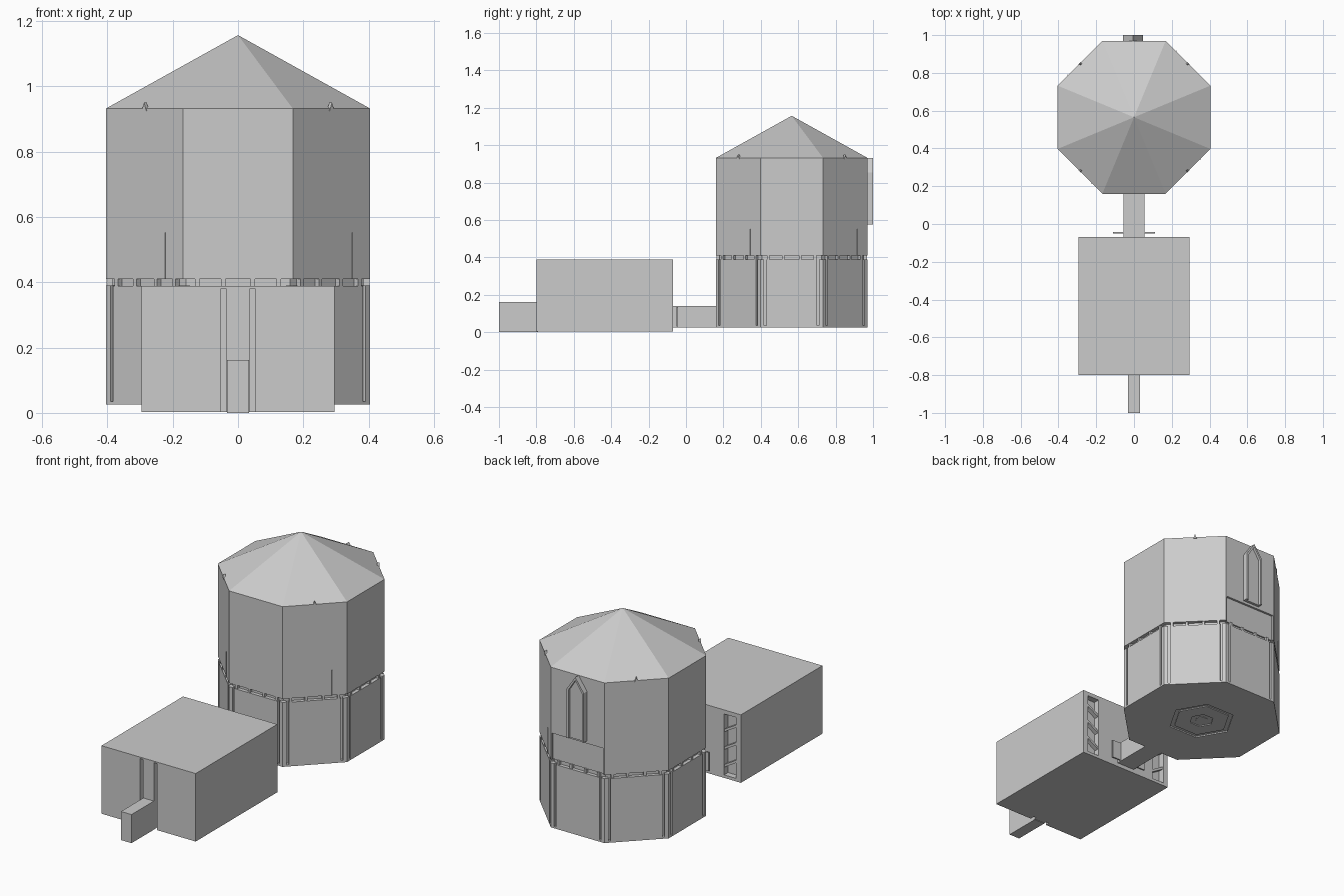
import bpy, bmesh
from math import pi, cos, sin, tan
from mathutils import Matrix, Vector

old = bpy.data.objects.get("Cube")
if old:
    bpy.data.objects.remove(old)

stone = bpy.data.materials.new("light grey")
stone.use_nodes = True
GREY = (0.6, 0.6, 0.6, 1)
stone.diffuse_color = GREY
stone.node_tree.nodes["Principled BSDF"].inputs["Base Color"].default_value = GREY

CY = 0.565          # tower centre along y
APO = 0.405         # tower apothem
SIDE = APO * tan(pi / 8)
tower = Matrix.Translation((0, CY, 0))


def make(name, bm, matrix=Matrix()):
    bmesh.ops.recalc_face_normals(bm, faces=bm.faces)
    mesh = bpy.data.meshes.new(name)
    bm.to_mesh(mesh)
    bm.free()
    mesh.transform(matrix)
    mesh.materials.append(stone)
    obj = bpy.data.objects.new(name, mesh)
    bpy.context.collection.objects.link(obj)
    return obj


def box(name, x0, x1, y0, y1, z0, z1, matrix=Matrix()):
    bm = bmesh.new()
    bmesh.ops.create_cube(bm, size=1)
    for v in bm.verts:
        v.co = Vector(((x0 + x1) / 2 + v.co.x * (x1 - x0),
                       (y0 + y1) / 2 + v.co.y * (y1 - y0),
                       (z0 + z1) / 2 + v.co.z * (z1 - z0)))
    return make(name, bm, matrix)


def prism(name, outline, depth, matrix=Matrix()):
    """Extrude a flat outline by a vector."""
    bm = bmesh.new()
    face = bm.faces.new([bm.verts.new(p) for p in outline])
    grown = bmesh.ops.extrude_face_region(bm, geom=[face], use_keep_orig=True)
    moved = [g for g in grown["geom"] if isinstance(g, bmesh.types.BMVert)]
    bmesh.ops.translate(bm, vec=depth, verts=moved)
    return make(name, bm, matrix)


def ring(n, radius, z, turn=0.0):
    return [(radius * cos(2 * pi * (i + turn) / n),
             radius * sin(2 * pi * (i + turn) / n), z) for i in range(n)]


def octagon(name, apothem, z0, z1):
    return prism(name, ring(8, apothem / cos(pi / 8), z0, 0.5), (0, 0, z1 - z0), tower)


def cut(target, cutter):
    cutter.hide_render = True
    cutter.hide_viewport = True
    cutter.display_type = 'WIRE'
    mod = target.modifiers.new("cut", 'BOOLEAN')
    mod.operation = 'DIFFERENCE'
    mod.solver = 'EXACT'
    mod.object = cutter


def side(i):
    """Frame of tower wall i, whose outside faces local -y."""
    return tower @ Matrix.Rotation(i * pi / 4, 4, 'Z')


# Tower storeys
base = octagon("tower_base", APO, 0.025, 0.035)
core = octagon("lower_core", APO - 0.02, 0.035, 0.41)
upper = octagon("upper_walls", APO, 0.41, 0.932)

# Roof
bm = bmesh.new()
eaves = [bm.verts.new(p) for p in ring(8, APO / cos(pi / 8), 0.932, 0.5)]
peak = bm.verts.new((0, 0, 1.157))
bm.faces.new(eaves)
for a, b in zip(eaves, eaves[1:] + eaves[:1]):
    bm.faces.new((a, b, peak))
make("roof", bm, tower)

# Lower wall panels, corner posts and joist ends
for i in range(8):
    box("wall_panel", -SIDE + 0.032, SIDE - 0.032, -APO, -APO + 0.03, 0.03, 0.388, side(i))
    corner = [(SIDE, -APO, 0.03), (SIDE - 0.021, -APO, 0.03),
              (SIDE - 0.021, -APO + 0.03, 0.03)]
    turned = Matrix.Rotation(pi / 4, 4, 'Z')
    corner += [turned @ Vector((-SIDE + 0.021, -APO + 0.03, 0.03)),
               turned @ Vector((-SIDE + 0.021, -APO, 0.03))]
    prism("corner_post", corner, (0, 0, 0.36), side(i))
    for x in (-0.125, -0.045, 0.045, 0.125):
        box("joist_end", x - 0.007, x + 0.007, -APO + 0.003, -APO + 0.03, 0.386, 0.412, side(i))

# Diagonal walls: thin rods and arch tips
for i in (1, 3, 5, 7):
    box("wall_rod", 0.088, 0.092, -APO - 0.003, -APO + 0.01, 0.41, 0.552, side(i))
    prism("arch_tip", [(-0.01, -APO - 0.002, 0.925), (0.01, -APO - 0.002, 0.925),
                       (0, -APO - 0.002, 0.95)], (0, 0.012, 0), side(i))

# Rear pointed window with a raised frame, above a shallow recess
def arch(w, z0, shoulder, tip, y):
    return [(-w, y, z0), (w, y, z0), (w, y, shoulder), (0, y, tip), (-w, y, shoulder)]

rear = side(4) @ Matrix.Translation((0.006, 0, 0))
window = prism("rear_window", arch(0.053, 0.575, 0.855, 0.932, -APO - 0.03), (0, 0.04, 0), rear)
cut(window, prism("window_cutter", arch(0.042, 0.565, 0.85, 0.915, -APO - 0.05), (0, 0.035, 0), rear))
cut(upper, box("recess_cutter", -SIDE + 0.006, SIDE - 0.006, -APO - 0.05, -APO + 0.012,
               0.40, 0.56, side(4)))

# Sunken hexagon under the tower
cut(base, prism("hex_cutter", ring(6, 0.18, 0.0), (0, 0, 0.032), tower))
cut(core, prism("socket_cutter", ring(6, 0.065, 0.0), (0, 0, 0.06), tower))
prism("hex_plate", ring(6, 0.155, 0.027), (0, 0, 0.006), tower)
cut(bpy.data.objects["hex_plate"], bpy.data.objects["socket_cutter"])
prism("hex_pin", ring(6, 0.035, 0.03), (0, 0, 0.035), tower)

# Front hall with grooves beside its doorway
hall = box("front_hall", -0.295, 0.295, -0.8, -0.07, 0.003, 0.388)
for s in (-1, 1):
    xs = sorted((s * 0.035, s * 0.053))
    cut(hall, box("groove_cutter", *xs, -0.85, -0.775, -0.02, 0.38))
    # Braced bays on the hall's rear
    xs = sorted((s * 0.19, s * 0.265))
    cut(hall, box("bay_cutter", *xs, -0.105, 0.0, 0.02, 0.365))
    for z in (0.06, 0.16, 0.26):
        prism("bay_brace", [(s * 0.185, -0.1, z), (s * 0.27, -0.1, z + 0.05),
                            (s * 0.27, -0.1, z + 0.065), (s * 0.185, -0.1, z + 0.015)],
              (0, 0.025, 0))
box("front_step", -0.033, 0.033, -1.0, -0.79, 0.0, 0.162)

# Passage between hall and tower
box("passage", -0.056, 0.056, -0.08, 0.17, 0.025, 0.14)
box("passage_plate", -0.112, 0.112, -0.05, -0.043, 0.03, 0.135)
